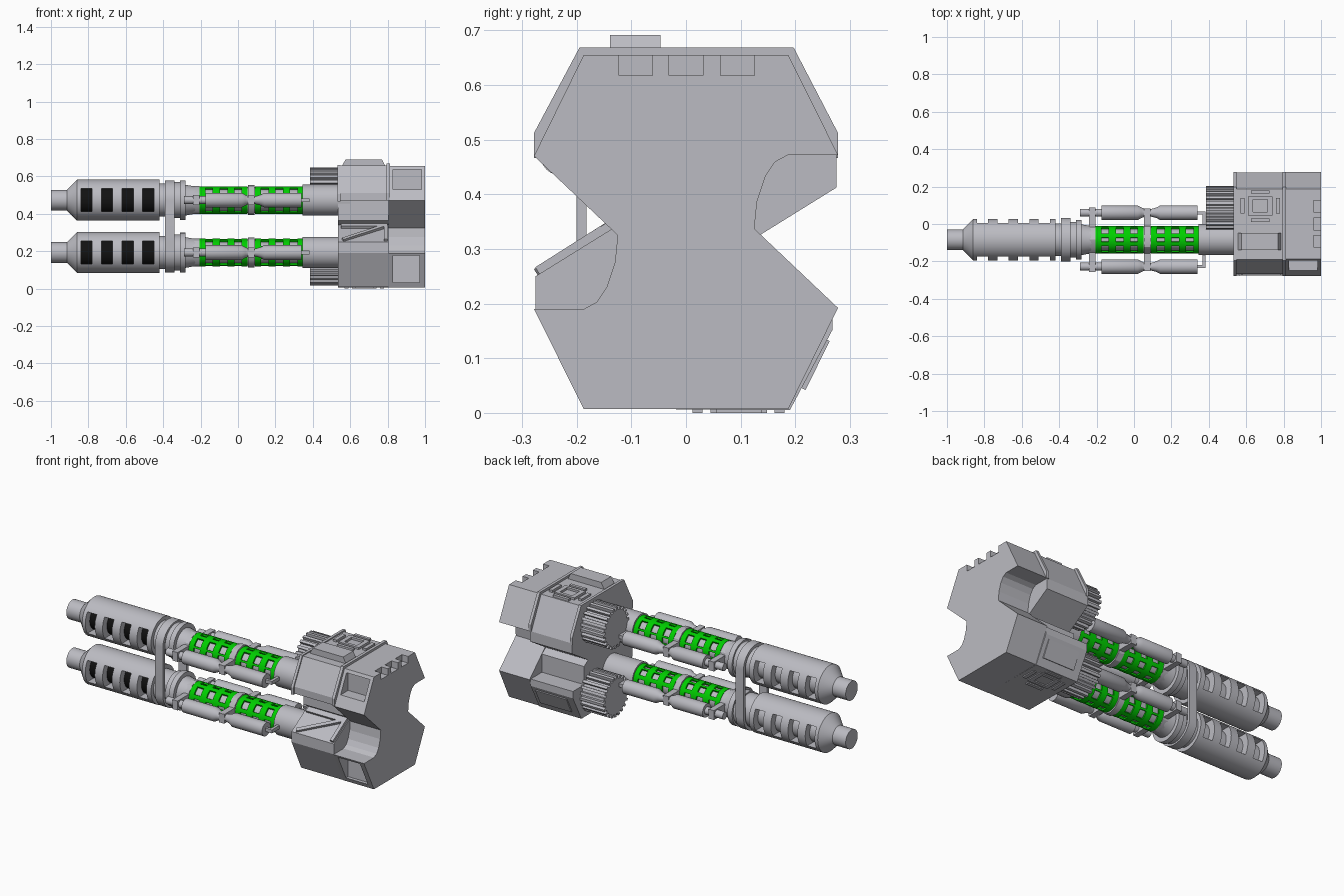
import bpy, bmesh, math
from mathutils import Vector

if "Cube" in bpy.data.objects:
    bpy.data.objects.remove(bpy.data.objects["Cube"])


def material(name, col):
    m = bpy.data.materials.new(name)
    m.diffuse_color = (*col, 1)
    m.use_nodes = True
    m.node_tree.nodes["Principled BSDF"].inputs["Base Color"].default_value = m.diffuse_color
    return m


GREY = material("gun_grey", (0.5, 0.5, 0.54))
GREEN = material("bright_green", (0.0, 0.62, 0.0))
BLACK = material("black", (0.006, 0.006, 0.006))
AY = -0.084            # barrel axis y
AZ = (0.473, 0.193)    # barrel axis heights
MID = 0.662            # twice the height of the rotation centre
smooth = []


def finish(name, bm, mat=GREY, round_=False):
    bmesh.ops.recalc_face_normals(bm, faces=bm.faces)
    me = bpy.data.meshes.new(name)
    bm.to_mesh(me)
    bm.free()
    ob = bpy.data.objects.new(name, me)
    bpy.context.collection.objects.link(ob)
    me.materials.append(mat)
    if round_:
        smooth.append(ob)
    return ob


def loft(name, rings, mat=GREY, caps=True, round_=False):
    """Join equal-length vertex rings, optionally with end caps."""
    bm = bmesh.new()
    vs = [[bm.verts.new(p) for p in r] for r in rings]
    n = len(vs[0])
    for a, b in zip(vs, vs[1:]):
        for i in range(n):
            bm.faces.new((a[i], a[(i + 1) % n], b[(i + 1) % n], b[i]))
    if caps:
        bm.faces.new(vs[0])
        bm.faces.new(vs[-1])
    return finish(name, bm, mat, round_)


def lathe(name, pts, cy, cz, mat=GREY, n=40, caps=True):
    """Turn (x, radius) points round an axis parallel to x."""
    rings = [[(x, cy + r * math.sin(2 * math.pi * i / n), cz + r * math.cos(2 * math.pi * i / n))
              for i in range(n)] for x, r in pts]
    return loft(name, rings, mat, caps, True)


def prism(name, poly, x0, x1, caps=True, round_=False):
    return loft(name, [[(x, y, z) for y, z in poly] for x in (x0, x1)], caps=caps, round_=round_)


def boxes(name, items, mat=GREY):
    """One mesh of axis-aligned boxes (x0, x1, y0, y1, z0, z1)."""
    bm = bmesh.new()
    for x0, x1, y0, y1, z0, z1 in items:
        for v in bmesh.ops.create_cube(bm, size=1)['verts']:
            v.co = Vector(((x0 + x1) / 2 + v.co.x * (x1 - x0),
                           (y0 + y1) / 2 + v.co.y * (y1 - y0),
                           (z0 + z1) / 2 + v.co.z * (z1 - z0)))
    return finish(name, bm, mat)


def apply(ob, mod):
    bpy.context.view_layer.objects.active = ob
    bpy.ops.object.modifier_apply(modifier=mod.name)


def cut(ob, items):
    c = boxes("cutter", items)
    m = ob.modifiers.new("cut", 'BOOLEAN')
    m.operation, m.solver, m.object = 'DIFFERENCE', 'EXACT', c
    apply(ob, m)
    bpy.data.objects.remove(c)


def solidify(ob, t):
    m = ob.modifiers.new("wall", 'SOLIDIFY')
    m.thickness, m.offset = t, -1
    apply(ob, m)


def bar(name, p, q, w, h, up):
    """Rectangular bar from p to q, its height along up."""
    p, q, up = Vector(p), Vector(q), Vector(up).normalized()
    s = (q - p).normalized().cross(up) * w / 2
    u = up * h / 2
    return loft(name, [[e + s + u, e - s + u, e - s - u, e + s - u] for e in (p, q)])


def turned(half):
    """Complete a y-z profile by a half turn about its centre."""
    return half + [(-y, MID - z) for y, z in half]


def sleeve(name, x0, cz):
    """Perforated green tube."""
    steps = (0, .03, .07, .108, .148, .185, .225, .255)
    ob = lathe(name, [(x0 + s, .074) for s in steps], AY, cz, GREEN, 40, False)
    bm = bmesh.new()
    bm.from_mesh(ob.data)
    holes = []
    for f in bm.faces:
        c = f.calc_center_median()
        ring = sum(c.x - x0 > s for s in steps) - 1
        seg = int((math.atan2(c.y - AY, c.z - cz) / (2 * math.pi) * 40 + 41.5) % 40)
        if ring % 2 == 1 and seg % 5 < 3:
            holes.append(f)
    bmesh.ops.delete(bm, geom=holes, context='FACES')
    bm.to_mesh(ob.data)
    bm.free()
    solidify(ob, .01)


for tag, cz in zip(("upper", "lower"), AZ):
    # slotted muzzle with dark core
    muzzle = lathe(tag + "_muzzle", [(-1, .055), (-.915, .055), (-.86, .11), (-.42, .11)], AY, cz, n=48)
    cut(muzzle, [(x - .03, x + .03, AY - .2, AY + .2, cz - .062, cz + .062)
                 for x in (-.81, -.70, -.59, -.48)])
    core = lathe(tag + "_muzzle_core", [(-.85, .07), (-.43, .07)], AY, cz)
    core.data.materials.append(BLACK)
    for f in core.data.polygons:
        f.material_index = int(f.normal.y < 0.05)
    # barrel with collars
    lathe(tag + "_barrel", [(-.425, .088), (-.34, .088), (-.34, .096), (-.31, .096), (-.31, .106),
                            (-.28, .106), (-.28, .082), (-.225, .072), (-.2, .072), (-.2, .057),
                            (.05, .057), (.05, .07), (.09, .07), (.09, .057),
                            (.345, .057), (.345, .083), (.6, .083)], AY, cz)
    sleeve(tag + "_front_sleeve", -.205, cz)
    sleeve(tag + "_rear_sleeve", .092, cz)
    # side tubes and the cross bars that hold them
    for side, s in (("left", -1), ("right", 1)):
        lathe(f"{tag}_{side}_tube", [(-.29, .021), (-.175, .021), (-.175, .039), (.02, .039), (.04, .028),
                                     (.06, .02), (.09, .02), (.12, .028), (.14, .039), (.34, .039)],
              AY + s * .144, cz, n=24)
    boxes(tag + "_cross_bars", [(-.24, -.207, AY - .172, AY + .172, cz - .027, cz + .027),
                                (.053, .088, AY - .167, AY + .167, cz - .027, cz + .027),
                                (.365, .382, AY - .152, AY + .152, cz - .01, cz + .01),
                                (.335, .38, AY - .152, AY - .136, cz - .01, cz + .01),
                                (.335, .38, AY + .136, AY + .152, cz - .01, cz + .01)])
    # knob collars round the barrel
    lathe(tag + "_front_knob", [(-.24, .075), (-.207, .075)], AY, cz, n=12)
    lathe(tag + "_middle_knob", [(.053, .08), (.088, .08)], AY, cz, n=12)

# strap joining both barrels
loop = []
for cz, start in ((AZ[0], 0), (AZ[1], math.pi)):
    for i in range(25):
        a = start + math.pi * i / 24
        loop.append((AY + .116 * math.cos(a), cz + .106 * math.sin(a)))
solidify(prism("barrel_strap", loop, -.39, -.34, caps=False, round_=True), .018)

# finned drums
for tag, cz in (("upper", .53), ("lower", .133)):
    gear = []
    for t in range(22):
        for k, r in ((0, .1), (.45, .1), (.5, .117), (.95, .117)):
            a = 2 * math.pi * (t + k) / 22
            gear.append((.086 + r * math.cos(a), cz + r * math.sin(a)))
    prism(tag + "_finned_drum", gear, .385, .54)

# middle housing
prism("middle_housing", turned([(-.19, .657), (-.268, .51), (-.268, .47), (-.165, .47), (-.165, .365),
                                (-.13, .34), (-.275, .25), (-.275, .19), (-.187, .008)]), .535, .805)
# rear housing with scooped sides, notches and pockets
rear = prism("rear_housing", turned([(-.187, .655), (-.278, .47), (-.125, .325), (-.13, .275),
                                     (-.145, .23), (-.163, .203), (-.187, .19), (-.278, .19),
                                     (-.187, .007)]), .805, 1.0)
cut(rear, [(.96, 1.1, y - .031, y + .031, .617, .7) for y in (-.092, 0, .094)]
    + [(.83, .98, -.4, -.18, .53, .638), (.83, .97, -.4, -.18, .032, .178)])
# housing lips
lip = [(-.195, .668), (-.278, .512), (-.278, .472), (.278, .472), (.278, .512), (.197, .668)]
prism("rear_lip", lip, .795, .812)
prism("front_lip", [(y, z - .006) for y, z in lip], .532, .548)

# top block
loft("top_block", [[(x0, -.139, z), (x1, -.139, z), (x1, -.047, z), (x0, -.047, z)]
                   for x0, x1, z in ((.553, .79, .65), (.575, .77, .691))])
# square hatch frame and its four pads, top and bottom
for tag, z0, z1 in (("top", .65, .667), ("bottom", 0, .012)):
    boxes(tag + "_hatch_frame", [(.61, .74, .13, .148, z0, z1), (.61, .74, .045, .063, z0, z1),
                                 (.61, .635, .06, .132, z0, z1), (.715, .74, .06, .132, z0, z1),
                                 (.625, .725, .162, .18, z0, z1), (.625, .725, .012, .03, z0, z1),
                                 (.57, .592, .055, .138, z0, z1), (.758, .78, .055, .138, z0, z1)])
# ridges on the sloped front panel and plate on the rear lower slope
up = (0, -.527, .85)
bar("panel_top_ridge", (.55, -.15, .333), (.8, -.15, .333), .03, .02, up)
bar("panel_diagonal_ridge", (.56, -.265, .258), (.79, -.15, .333), .02, .022, up)
bar("panel_side_ridge", (.79, -.27, .257), (.79, -.15, .333), .02, .022, up)
bar("lower_slope_plate", (.58, .23, .092), (.78, .23, .092), .1, .024, (0, .895, -.445))

# smooth shading on turned parts
bpy.ops.object.select_all(action='DESELECT')
for ob in smooth:
    ob.select_set(True)
bpy.context.view_layer.objects.active = smooth[0]
bpy.ops.object.shade_smooth_by_angle(angle=math.radians(30))
